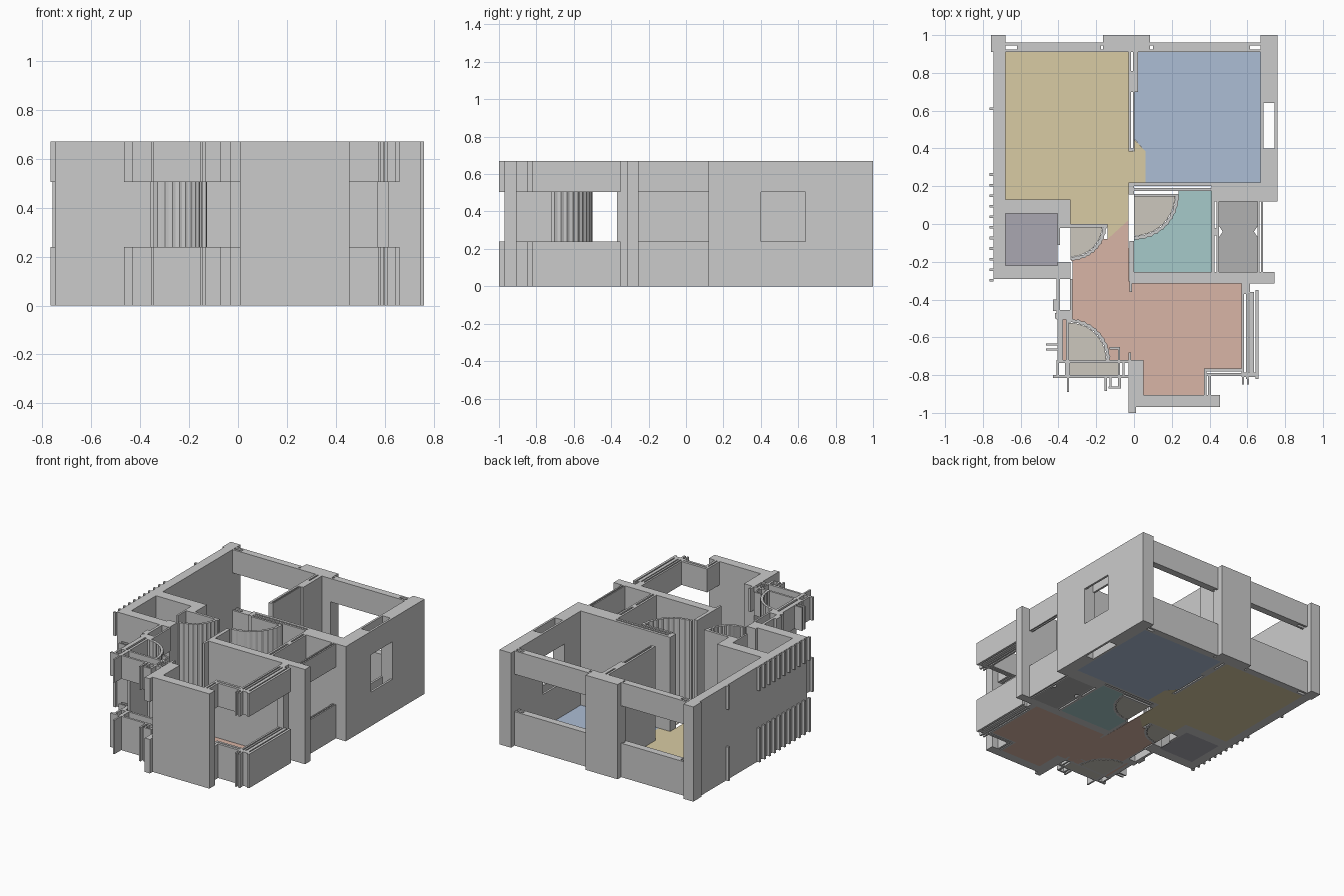
import bpy, bmesh
from math import sin, cos, radians

H, SILL, HEAD = 0.67, 0.24, 0.505      # wall height, window sill, window head
FULL = [(0, H)]
BANDS = [(0, SILL), (HEAD, H)]


def finish(bm, name, color=None):
    bmesh.ops.recalc_face_normals(bm, faces=bm.faces)
    me = bpy.data.meshes.new(name)
    bm.to_mesh(me)
    bm.free()
    ob = bpy.data.objects.new(name, me)
    bpy.context.collection.objects.link(ob)
    if color:
        mat = bpy.data.materials.new(name)
        rgb = [(int(color[i:i + 2], 16) / 255) ** 2.2 for i in (0, 2, 4)]
        mat.diffuse_color = (*rgb, 1)
        me.materials.append(mat)
    return ob


def prism(bm, pts, z0, z1):
    f = bm.faces.new([bm.verts.new((x, y, z0)) for x, y in pts])
    ext = bmesh.ops.extrude_face_region(bm, geom=[f], use_keep_orig=True)
    bmesh.ops.translate(bm, vec=(0, 0, z1 - z0),
                        verts=[v for v in ext['geom'] if isinstance(v, bmesh.types.BMVert)])


def walls(name, rects, levels=FULL):
    """Each rect is x0, x1, y0, y1, raised over every z range in levels."""
    bm = bmesh.new()
    for x0, x1, y0, y1 in rects:
        for z0, z1 in levels:
            prism(bm, [(x0, y0), (x1, y0), (x1, y1), (x0, y1)], z0, z1)
    finish(bm, name)


def arc(c, r, a0, a1, n=20, ripple=0.0):
    out = []
    for i in range(n + 1):
        a = radians(a0 + (a1 - a0) * i / n)
        rr = r + (ripple if i % 2 else 0)
        out.append((c[0] + rr * cos(a), c[1] + rr * sin(a)))
    return out


def floor(name, pts, color):
    bm = bmesh.new()
    prism(bm, pts, 0, 0.004)
    finish(bm, name, color)


# Outer walls, full height
walls("outer_walls", [
    (-.757, -.68, .91, 1.0), (-.745, -.68, -.29, .91),
    (-.165, .085, .91, 1.0), (.67, .76, .91, 1.0),
    (.67, .76, .64, .91), (.67, .76, .12, .40),
    (.41, .67, .12, .22),
    (-.02, .745, -.315, -.255), (.57, .615, -.37, -.315),
    (-.03, .05, -.905, -.72), (.01, .455, -.97, -.905),
])

# Closet walls on the left
walls("closet_walls", [
    (-.68, -.335, .055, .13), (-.405, -.335, -.02, .055),
    (-.68, -.335, -.29, -.22), (-.405, -.335, -.22, -.20),
    (-.405, -.392, -.11, -.02),
])

# Interior partitions
walls("partitions", [
    (-.03, -.015, .385, .91), (-.005, .02, .70, .91), (-.015, -.005, .70, .81),
    (-.005, .002, .39, .70), (-.015, -.005, .385, .40),
    (-.03, .67, .20, .22), (-.03, .41, .175, .19), (-.03, 0, .155, .22),
    (-.025, 0, -.255, -.09), (-.025, -.01, -.36, -.255),
    (.41, .425, -.255, .12), (.437, .45, -.255, .12), (.425, .437, -.06, -.02),
])

# Window walls: sill band below and head band above
walls("back_windows", [
    (-.68, -.165, .91, .925), (-.68, -.165, .945, .96), (-.62, -.175, .925, .945),
    (.085, .67, .91, .925), (.085, .67, .945, .96), (.10, .615, .925, .945),
], BANDS)
walls("side_window", [(.67, .685, .40, .64), (.745, .76, .40, .64)], BANDS)
walls("shaft_window", [(.655, .664, -.255, .12), (.672, .682, -.255, .12)], BANDS)
walls("living_windows", [
    (.57, .583, -.80, -.37), (.592, .605, -.82, -.36), (.612, .635, -.80, -.36),
    (.643, .66, -.82, -.35), (.57, .66, -.81, -.785),
    (.572, .582, -.85, -.81), (.597, .61, -.85, -.82),
    (.37, .57, -.782, -.765), (.385, .57, -.805, -.788),
    (.37, .385, -.905, -.782), (.393, .408, -.905, -.805),
], BANDS)
walls("hall_window", [
    (-.41, -.392, -.47, -.29), (-.338, -.325, -.47, -.29),
    (-.41, -.325, -.505, -.455), (-.43, -.41, -.46, -.40), (-.418, -.40, -.50, -.47),
], BANDS)

# Entrance porch
walls("entrance_walls", [
    (-.405, -.375, -.735, -.505), (-.41, .05, -.735, -.72), (-.43, -.02, -.815, -.80),
    (-.41, -.397, -.80, -.735), (-.365, -.34, -.80, -.735),
    (-.085, -.075, -.80, -.735), (-.06, -.05, -.80, -.735), (-.03, -.02, -.815, -.735),
    (-.03, .01, -1.0, -.905), (-.03, -.01, -.905, -.815),
    (-.355, -.343, -.89, -.815), (-.155, -.143, -.885, -.815),
    (-.13, -.118, -.86, -.815), (-.085, -.07, -.87, -.815), (-.135, -.075, -.872, -.86),
    (-.465, -.405, -.643, -.633), (-.465, -.405, -.67, -.66),
    (-.13, -.075, -.665, -.652), (-.085, -.075, -.72, -.665), (-.03, -.015, -.72, -.68),
], BANDS)

# Small fins on the left facade
fins = [.61] + [.262 - .056 * i for i in range(11)]
walls("facade_fins", [(-.765, -.745, y - .007, y + .007) for y in fins], BANDS)

# Doors: straight leaf plus fluted swing arc
doors = [
    ("closet_door", (-.335, -.005), .185, -90, 0, (-.335, -.14, -.018, 0)),
    ("bath_door", (0, .155), .235, -90, 0, (0, .235, .145, .16)),
    ("entrance_door", (-.345, -.72), .215, 0, 90, (-.36, -.343, -.72, -.505)),
]
for name, c, r, a0, a1, leaf in doors:
    walls(name + "_leaf", [leaf])
    bm = bmesh.new()
    ring = arc(c, r, a0, a1, ripple=.005) + arc(c, r - .018, a0, a1, ripple=.005)[::-1]
    prism(bm, ring, 0, H)
    finish(bm, name + "_arc")
    floor(name + "_floor", [c] + arc(c, r - .018, a0, a1), "CBC6BC")

# Room floors
floor("left_bedroom_floor", [
    (-.68, .91), (-.03, .91), (-.03, .385), (0, .385), (0, .45), (.06, .385), (.06, .22),
    (-.03, .22), (-.03, .02), (-.14, -.08), (-.14, 0), (-.335, 0), (-.335, .13), (-.68, .13)],
    "D8CAA2")
floor("right_bedroom_floor", [
    (.02, .91), (.67, .91), (.67, .22), (.06, .22), (.06, .385), (.002, .45), (.002, .70),
    (.02, .70)], "ABBCD4")
floor("bath_floor", arc((0, .155), .235, -90, 0)
      + [(.235, .175), (.41, .175), (.41, -.255), (0, -.255)], "A4C8C8")
floor("living_floor", arc((-.335, -.005), .185, -90, -24)
      + [(-.14, -.08), (-.03, .02), (-.025, -.315), (.57, -.315), (.57, -.765), (.37, -.765),
         (.37, -.905), (.05, -.905), (.05, -.72)]
      + arc((-.345, -.72), .215, 0, 90)
      + [(-.36, -.505), (-.36, -.72), (-.375, -.72), (-.375, -.505), (-.325, -.505),
         (-.325, -.20)], "D7B3A4")
floor("closet_floor", [(-.68, -.22), (-.405, -.22), (-.405, .055), (-.68, .055)], "A8A6AF")
floor("shaft_floor", [
    (.45, -.255), (.655, -.255), (.655, -.07), (.635, -.04), (.655, -.01), (.655, .12),
    (.45, .12), (.45, -.01), (.47, -.04), (.45, -.07)], "B0B0B0")
floor("porch_floor", [(-.34, -.80), (-.085, -.80), (-.085, -.735), (-.34, -.735)], "CBC6BC")
